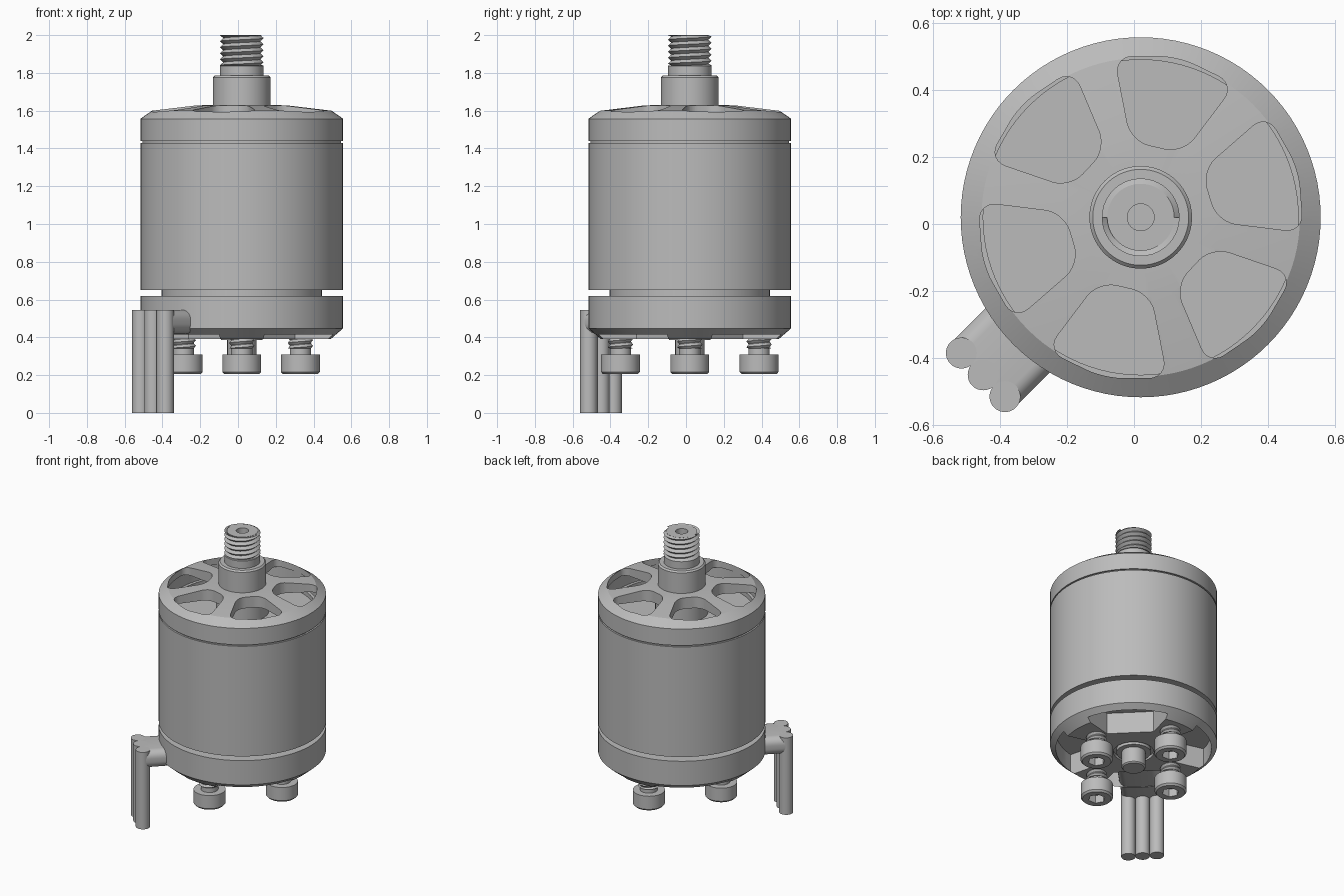
import bpy, bmesh
from math import sin, cos, pi, radians, tau
from mathutils import Matrix, Vector

if "Cube" in bpy.data.objects:
    bpy.data.objects.remove(bpy.data.objects["Cube"])

AXIS = Vector((0.02, 0.02, 0))   # motor axis
R = 0.537                        # outer radius

grey = bpy.data.materials.new("plain_grey")
grey.use_nodes = True
grey.diffuse_color = (0.5, 0.5, 0.5, 1)
grey.node_tree.nodes["Principled BSDF"].inputs["Base Color"].default_value = (0.5, 0.5, 0.5, 1)


def finish(bm, name, loc=AXIS):
    bmesh.ops.remove_doubles(bm, verts=bm.verts, dist=1e-5)
    bmesh.ops.recalc_face_normals(bm, faces=bm.faces)
    mesh = bpy.data.meshes.new(name)
    bm.to_mesh(mesh)
    bm.free()
    mesh.materials.append(grey)
    ob = bpy.data.objects.new(name, mesh)
    ob.location = loc
    bpy.context.collection.objects.link(ob)
    return ob


def activate(ob):
    bpy.ops.object.select_all(action='DESELECT')
    ob.select_set(True)
    bpy.context.view_layer.objects.active = ob


def smooth(ob):
    activate(ob)
    bpy.ops.object.shade_smooth_by_angle(angle=radians(25))
    return ob


def lathe(name, profile, closed=False, steps=96):
    """Spin an (r, z) profile around the vertical axis."""
    bm = bmesh.new()
    vs = [bm.verts.new((r, 0, z)) for r, z in profile]
    es = [bm.edges.new(p) for p in zip(vs, vs[1:])]
    if closed:
        es.append(bm.edges.new((vs[-1], vs[0])))
    bmesh.ops.spin(bm, geom=vs + es, axis=(0, 0, 1), cent=(0, 0, 0),
                   angle=tau, steps=steps, use_merge=False)
    return finish(bm, name)


def ring(name, r0, r1, z0, z1):
    return smooth(lathe(name, [(r0, z0), (r1, z0), (r1, z1), (r0, z1)], True))


def rod(name, r, z0, z1, c=0.0):
    return smooth(lathe(name, [(0, z0), (r - c, z0), (r, z0 + c), (r, z1 - c), (r - c, z1), (0, z1)]))


def add_prism(bm, outline, angle, z0, z1, rounding=0.0):
    """Upright prism with rounded corners, turned about the axis."""
    tmp = bmesh.new()
    f = tmp.faces.new([tmp.verts.new((x, y, z0)) for x, y in outline])
    if rounding:
        bmesh.ops.bevel(tmp, geom=list(tmp.verts), offset=rounding, segments=6,
                        profile=0.5, affect='VERTICES')
    ext = bmesh.ops.extrude_face_region(tmp, geom=list(tmp.faces))
    top = [v for v in ext["geom"] if isinstance(v, bmesh.types.BMVert)]
    bmesh.ops.translate(tmp, verts=top, vec=(0, 0, z1 - z0))
    bmesh.ops.recalc_face_normals(tmp, faces=tmp.faces)
    tmp.transform(Matrix.Rotation(angle, 4, 'Z'))
    mesh = bpy.data.meshes.new("tmp")
    tmp.to_mesh(mesh)
    tmp.free()
    bm.from_mesh(mesh)
    bpy.data.meshes.remove(mesh)


def cut(ob, bm):
    cutter = finish(bm, "cutter", ob.location)
    cutter.hide_render = True
    mod = ob.modifiers.new("cut", 'BOOLEAN')
    mod.operation, mod.solver, mod.object = 'DIFFERENCE', 'EXACT', cutter
    activate(ob)
    bpy.ops.object.modifier_apply(modifier=mod.name)
    bpy.data.objects.remove(cutter)
    return smooth(ob)


def thread(name, root, crest, z0, z1, pitch, steps=40):
    """Helical screw thread, trimmed flat at both ends."""
    bm = bmesh.new()
    rows = int(2 * (z1 - z0) / pitch) + 5
    grid = []
    for j in range(rows):
        r = crest if j % 2 else root
        grid.append([])
        for i in range(steps + 1):
            a, z = tau * i / steps, z0 + pitch * (j / 2 - 1 + i / steps)
            grid[-1].append(bm.verts.new((r * cos(a), r * sin(a), min(max(z, z0), z1))))
    for lo, hi in zip(grid, grid[1:]):
        for i in range(steps):
            q = (lo[i], lo[i + 1], hi[i + 1], hi[i])
            if len({round(v.co.z, 5) for v in q}) > 1:
                bm.faces.new(q)
    loose = [v for v in bm.verts if not v.link_faces]
    bmesh.ops.delete(bm, geom=loose, context='VERTS')
    return smooth(finish(bm, name))


# Top cap with hub and six rounded openings
cap = lathe("top_cap", [(0.10, 1.55), (0.10, 1.785), (0.143, 1.785), (0.153, 1.775),
                        (0.153, 1.63), (0.24, 1.628), (0.475, 1.60), (R, 1.557),
                        (R, 1.44), (0.49, 1.44), (0.49, 1.55)], True)
bm = bmesh.new()
window = [(0.215, -0.08), (0.45, -0.185), (0.492, 0), (0.45, 0.185), (0.215, 0.08)]
for k in range(6):
    add_prism(bm, window, radians(17 + 60 * k), 1.5, 1.7, 0.055)
cut(cap, bm)

# Rotating can and the core seen through the openings
ring("can", 0.48, R, 0.65, 1.43)
ring("cap_seam", 0.47, 0.525, 1.40, 1.46)
rod("rotor_core", 0.50, 0.68, 1.43)
rod("bearing_tube", 0.17, 1.40, 1.57)
rod("stator", 0.425, 0.56, 0.70)

# Base with four openings between the mounting arms
base = lathe("base", [(0, 0.41), (0.13, 0.41), (0.13, 0.39), (0.47, 0.39), (R, 0.448),
                      (R, 0.62), (0, 0.62)])
bm = bmesh.new()
arc = [radians(-31 + 62 * i / 10) for i in range(11)]
sector = ([(0.5 * cos(a), 0.5 * sin(a)) for a in arc]
          + [(0.25, 0.15), (0.25, -0.15)])
for k in range(4):
    add_prism(bm, sector, radians(45 + 90 * k), 0.3, 0.54)
cut(base, bm)
ring("lower_bearing", 0.07, 0.11, 0.385, 0.43)
rod("shaft_end", 0.077, 0.27, 0.45, 0.008)

# Threaded shaft with a centre hole
rod("shaft_collar", 0.115, 1.70, 1.84, 0.003)
smooth(lathe("shaft_core", [(0, 1.96), (0.04, 1.96), (0.04, 2.0), (0.1, 2.0),
                            (0.094, 1.98), (0.094, 1.8), (0, 1.8)]))
thread("shaft_thread", 0.098, 0.116, 1.84, 2.0, 0.032)

# Four socket-head mounting screws
for i, (dx, dy) in enumerate([(0.31, 0), (-0.31, 0), (0, 0.367), (0, -0.367)]):
    spot = AXIS + Vector((dx, dy, 0))
    head = lathe("screw_head_%d" % i, [(0, 0.205), (0.092, 0.205), (0.103, 0.217),
                                       (0.103, 0.31), (0, 0.31)], steps=48)
    bm = bmesh.new()
    hexagon = [(0.055 * cos(k * pi / 3), 0.055 * sin(k * pi / 3)) for k in range(6)]
    add_prism(bm, hexagon, 0, 0.19, 0.26)
    cut(head, bm)
    neck = rod("screw_neck_%d" % i, 0.056, 0.30, 0.45)
    grooves = thread("screw_thread_%d" % i, 0.055, 0.067, 0.34, 0.45, 0.03)
    for ob in (head, neck, grooves):
        ob.location = spot

# Wire lead: flat outlet running diagonally out of the base
bm = bmesh.new()
bmesh.ops.create_cube(bm, size=1, matrix=Matrix.Diagonal((0.36, 0.272, 0.125, 1)))
along = [e for e in bm.edges if abs(e.verts[0].co.x - e.verts[1].co.x) > 0.1]
bmesh.ops.bevel(bm, geom=along, offset=0.05, segments=6, profile=0.5, affect='EDGES')
bm.transform(Matrix.Translation((0.485, 0, 0.4825)))
bm.transform(Matrix.Rotation(radians(225), 4, 'Z'))
smooth(finish(bm, "wire_outlet"))

# Three hanging wires
for k in (-1, 0, 1):
    wire = rod("wire_%d" % (k + 2), 0.046, 0, 0.545)
    wire.location = (-0.45 + 0.065 * k, -0.45 - 0.065 * k, 0)
